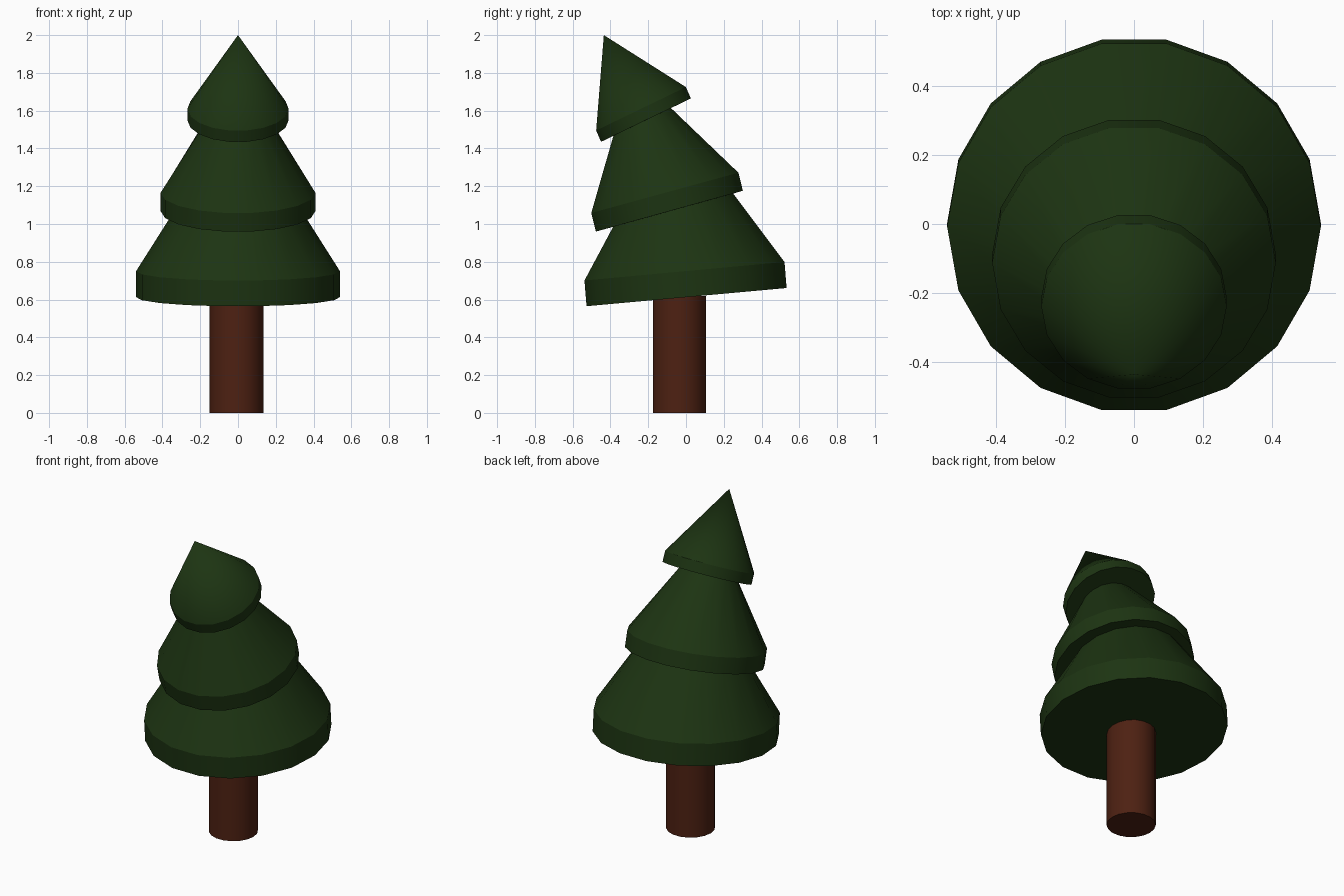
import bpy, bmesh, math
from mathutils import Vector, Matrix

if "Cube" in bpy.data.objects:
    bpy.data.objects.remove(bpy.data.objects["Cube"])

SIDES = 18


def loft(name, rings, tip, color):
    """Skin tilted rings (y, z, radius, tilt in degrees); close with a tip or a cap."""
    bm = bmesh.new()
    loops = []
    for y, z, r, tilt in rings:
        rot = Matrix.Rotation(math.radians(tilt), 3, 'X')
        loop = []
        for i in range(SIDES):
            a = 2 * math.pi * i / SIDES
            p = rot @ Vector((r * math.cos(a), r * math.sin(a), 0))
            loop.append(bm.verts.new(p + Vector((0, y, z))))
        loops.append(loop)
    bm.faces.new(loops[0][::-1])
    for lo, hi in zip(loops, loops[1:]):
        for i in range(SIDES):
            j = (i + 1) % SIDES
            bm.faces.new((lo[i], lo[j], hi[j], hi[i]))
    last = loops[-1]
    if tip:
        t = bm.verts.new(tip)
        for i in range(SIDES):
            bm.faces.new((last[i], last[(i + 1) % SIDES], t))
    else:
        bm.faces.new(last)
    mesh = bpy.data.meshes.new(name)
    bm.to_mesh(mesh)
    bm.free()
    ob = bpy.data.objects.new(name, mesh)
    bpy.context.collection.objects.link(ob)
    mat = bpy.data.materials.new(name + "_color")
    mat.diffuse_color = color
    mat.use_nodes = True
    mat.node_tree.nodes["Principled BSDF"].inputs["Base Color"].default_value = mat.diffuse_color
    mesh.materials.append(mat)
    bpy.ops.object.select_all(action='DESELECT')
    ob.select_set(True)
    bpy.context.view_layer.objects.active = ob
    bpy.ops.object.shade_smooth_by_angle(angle=math.radians(28))
    return ob


# Foliage: three tiers (underside, rim, neck), each tilted further forward
loft("foliage", [
    (0.003, 0.613, 0.54, 5.2),
    (-0.008, 0.75, 0.54, 5.3),
    (-0.068, 1.073, 0.335, 15.5),
    (-0.088, 1.068, 0.41, 15.5),
    (-0.112, 1.165, 0.41, 15.3),
    (-0.232, 1.54, 0.172, 25.8),
    (-0.212, 1.55, 0.268, 25.8),
    (-0.238, 1.61, 0.268, 25.8),
], (0, -0.435, 2.0), (0.012, 0.034, 0.006, 1))

# Trunk, slightly off centre, its top meeting the tilted underside
trunk = loft("trunk", [(-0.035, 0, 0.142, 0), (-0.035, 0.62, 0.142, 0)],
             None, (0.075, 0.015, 0.006, 1))
trunk.location.x = -0.008
